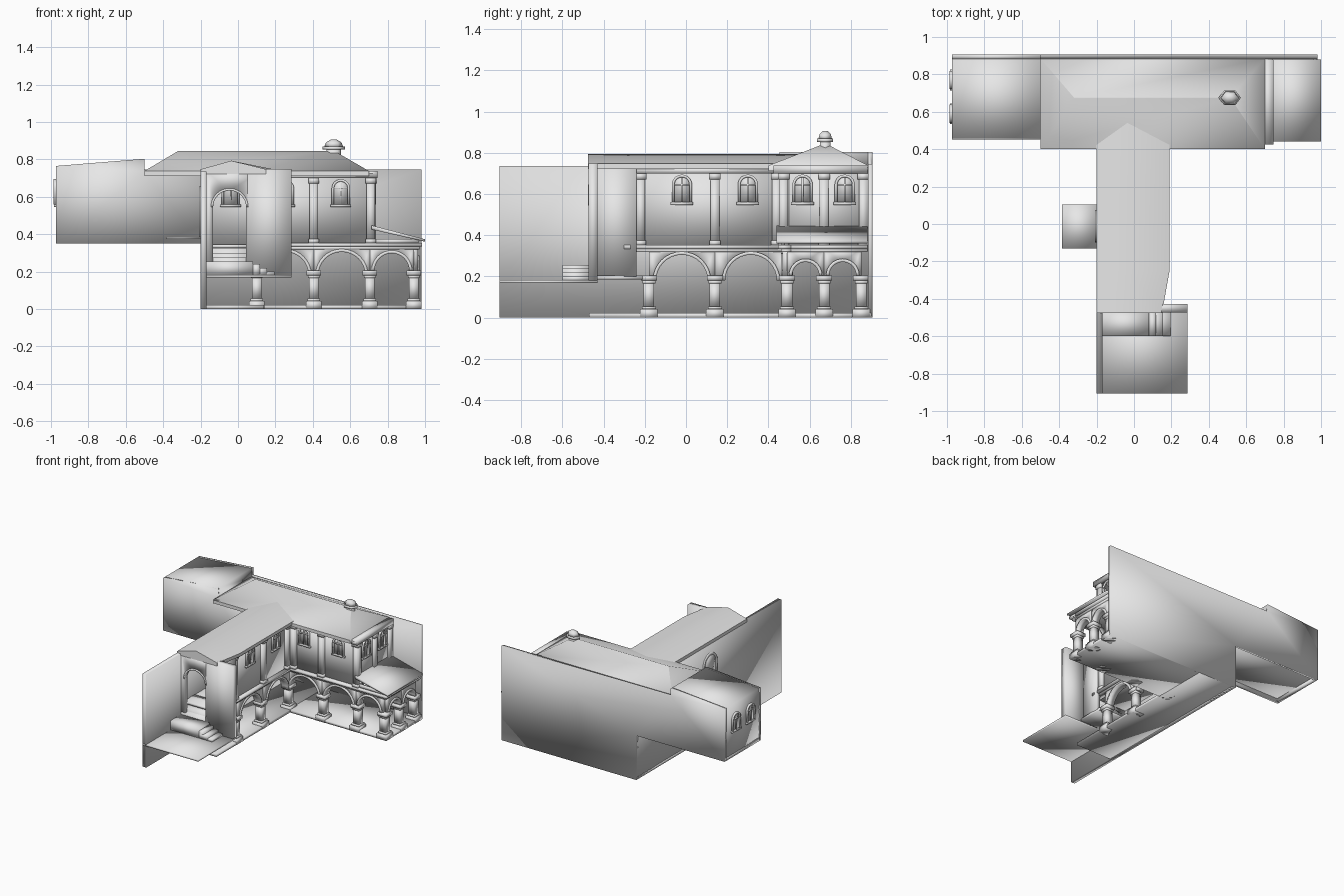
import bpy, bmesh, math

cube = bpy.data.objects.get("Cube")
if cube:
    bpy.data.objects.remove(cube, do_unlink=True)

stone = bpy.data.materials.new("grey_stone")
stone.use_nodes = True
GREY = (0.8, 0.8, 0.8, 1)
stone.diffuse_color = GREY
stone.node_tree.nodes["Principled BSDF"].inputs["Base Color"].default_value = GREY


def loft(name, sections, crease=180):
    """Closed smooth solid through matching rings; edges over the crease angle stay sharp."""
    bm = bmesh.new()
    rings = [[bm.verts.new(p) for p in s] for s in sections]
    n = len(rings[0])
    for a, b in zip(rings, rings[1:]):
        for i in range(n):
            j = (i + 1) % n
            bm.faces.new((a[i], a[j], b[j], b[i]))
    caps = [bm.faces.new(rings[0]), bm.faces.new(rings[-1])]
    bm.normal_update()
    bmesh.ops.triangulate(bm, faces=caps)
    bmesh.ops.recalc_face_normals(bm, faces=bm.faces)
    mesh = bpy.data.meshes.new(name)
    bm.to_mesh(mesh)
    bm.free()
    mesh.shade_smooth()
    if crease < 180:
        mesh.set_sharp_from_angle(angle=math.radians(crease))
    mesh.materials.append(stone)
    ob = bpy.data.objects.new(name, mesh)
    bpy.context.collection.objects.link(ob)


def prism(name, outline, axis, d0, d1):
    """Outline (u, z) with u along the axis, extruded across it from d0 to d1."""
    def place(u, d, z):
        return (u, d, z) if axis == "x" else (d, u, z)
    loft(name, [[place(u, d, z) for u, z in outline] for d in (d0, d1)])


def box(name, x0, x1, y0, y1, z0, z1):
    prism(name, [(x0, z0), (x1, z0), (x1, z1), (x0, z1)], "x", y0, y1)


def arc(c, r, z, steps=16):
    return [(c + r * math.cos(math.pi * i / steps), z + r * math.sin(math.pi * i / steps))
            for i in range(steps + 1)]


def arch_panel(name, axis, u0, u1, c, r, base, spring, top, d0, d1):
    legs = base < spring
    notch = ([(c + r, base)] if legs else []) + arc(c, r, spring) + ([(c - r, base)] if legs else [])
    prism(name, [(u0, base), (u0, top), (u1, top), (u1, base)] + notch, axis, d0, d1)


def arch_ring(name, axis, c, r, w, base, spring, d0, d1):
    outer, inner = arc(c, r + w, spring), arc(c, r, spring)[::-1]
    if base < spring:
        outer = [(c + r + w, base)] + outer + [(c - r - w, base)]
        inner = [(c - r, base)] + inner + [(c + r, base)]
    prism(name, outer + inner, axis, d0, d1)


def arched_pane(name, axis, c, r, base, spring, d0, d1):
    prism(name, [(c - r, base), (c + r, base)] + arc(c, r, spring), axis, d0, d1)


def window(axis, c, wall, out, z=0.56):
    """Arched window on a wall face; out is the outward sign."""
    top = z + 0.085
    arched_pane("window_pane", axis, c, 0.038, z, top, wall - out * 0.005, wall + out * 0.004)
    arch_ring("window_frame", axis, c, 0.036, 0.013, z, top, wall - out * 0.01, wall + out * 0.014)
    for u0, u1, z0, z1 in ((c - 0.004, c + 0.004, z, top + 0.036),
                           (c - 0.036, c + 0.036, top - 0.004, top + 0.004),
                           (c - 0.055, c + 0.055, z - 0.014, z)):
        prism("window_bar", [(u0, z0), (u1, z0), (u1, z1), (u0, z1)], axis,
              wall, wall + out * 0.012)


def block(name, x, y, h, z0, z1):
    box(name, x - h, x + h, y - h, y + h, z0, z1)


def column(x, y):
    block("column_plinth", x, y, 0.042, 0, 0.042)
    block("column_base", x, y, 0.034, 0.042, 0.055)
    block("column_shaft", x, y, 0.026, 0.055, 0.165)
    block("column_neck", x, y, 0.031, 0.165, 0.18)
    block("column_capital", x, y, 0.039, 0.18, 0.205)


def arcade(axis, stops, mid):
    """Arches between neighbouring columns along one line."""
    for a, b in zip(stops, stops[1:]):
        c, r = (a + b) / 2, min((b - a) / 2 - 0.025, 0.125)
        spring = 0.305 - r if r > 0.1 else 0.205
        arch_panel("arcade_arch", axis, a, b, c, r, spring, spring, 0.335, mid - 0.022, mid + 0.022)
        arch_ring("arch_moulding", axis, c, r, 0.016, spring, spring, mid - 0.03, mid + 0.03)


def pilaster(x, y):
    block("pilaster_shaft", x, y, 0.022, 0.35, 0.67)
    block("pilaster_capital", x, y, 0.028, 0.67, 0.7)
    block("pilaster_base", x, y, 0.027, 0.35, 0.375)


# Floors
box("wing_floor", -0.2, 0.14, -0.47, 0.9, 0, 0.022)
box("hall_floor", 0.13, 0.98, 0.45, 0.9, 0, 0.022)
box("wing_upper_floor", -0.19, 0.11, -0.43, 0.5, 0.325, 0.345)
box("hall_upper_floor", -0.19, 0.96, 0.47, 0.89, 0.325, 0.345)

# Back wall in one sheet, stepping up behind the raised side block
prism("back_wall", [(-0.972, 0.35), (-0.972, 0.765), (-0.5, 0.803), (-0.5, 0.745),
                    (0.98, 0.745), (0.98, 0), (-0.2, 0), (-0.2, 0.35)], "x", 0.883, 0.905)
box("wing_outer_wall", -0.2, -0.168, -0.905, 0.9, 0, 0.735)

# Arcades
WING_X, HALL_Y, END_X = 0.1, 0.49, 0.94
wing_stops = [-0.18, 0.14, HALL_Y]
hall_stops = [WING_X, 0.405, 0.705, END_X]
end_stops = [HALL_Y, 0.67, 0.85]
arcade("y", wing_stops, WING_X)
arcade("x", hall_stops, HALL_Y)
arcade("y", end_stops, END_X)
for y in wing_stops:
    column(WING_X, y)
for x in hall_stops[1:]:
    column(x, HALL_Y)
for y in end_stops[1:]:
    column(END_X, y)

# String course above the arcades
for z0, z1, e in ((0.318, 0.333, 0.03), (0.333, 0.352, 0.045)):
    box("wing_string_course", WING_X - 0.02, WING_X + e, -0.3, 0.48, z0, z1)
    box("hall_string_course", WING_X, END_X + e, HALL_Y - e, HALL_Y + 0.02, z0, z1)
    box("end_string_course", END_X - 0.02, END_X + e, HALL_Y, 0.88, z0, z1)

# Upper walls
box("wing_upper_wall", 0.09, 0.115, -0.25, 0.48, 0.345, 0.73)
loft("wing_splayed_wall", [[(0.085, -0.45, z), (0.115, -0.45, z), (0.15, -0.24, z), (0.12, -0.24, z)]
                           for z in (0.2, 0.73)])
box("hall_front_wall", -0.2, 0.72, 0.475, 0.5, 0.345, 0.73)
box("hall_end_wall", 0.695, 0.72, 0.475, 0.89, 0.345, 0.73)
for y in (-0.22, 0.14, 0.44):
    pilaster(0.117, y)
for x in (0.16, 0.405, 0.71):
    pilaster(x, 0.473)
for y in (0.67, 0.86):
    pilaster(0.715, y)
for y in (-0.02, 0.3):
    window("y", y, 0.115, 1)
for x in (-0.04, 0.25, 0.55):
    window("x", x, 0.475, -1)
for y in (0.565, 0.77):
    window("y", y, 0.72, 1)

# Eaves cornices
box("wing_cornice", 0.09, 0.165, -0.24, 0.45, 0.7, 0.725)
box("hall_cornice", 0.1, 0.735, 0.425, 0.5, 0.7, 0.725)
box("end_cornice", 0.69, 0.745, 0.425, 0.88, 0.7, 0.738)

# Hall hip roof: eave ring, upper eave ring, ridge ring
eaves = [(-0.5, 0.4), (0.7, 0.4), (0.7, 0.885), (-0.5, 0.885)]
ridge = [(-0.32, 0.674), (0.515, 0.674), (0.515, 0.676), (-0.32, 0.676)]
loft("hall_roof", [[(x, y, 0.712) for x, y in eaves],
                   [(x, y, 0.738) for x, y in eaves],
                   [(x, y, 0.845) for x, y in ridge]], crease=60)

# Wing gable roof, narrowing at the splayed wall
loft("wing_roof", [[(-0.2, y, 0.722), (r, y, 0.722), (r, y, 0.747), (-0.035, y, 0.793),
                    (-0.2, y, 0.747)] for y, r in ((-0.475, 0.15), (-0.25, 0.19), (0.57, 0.19))],
     crease=60)


# Lantern on the ridge
def hexagon(r, z):
    return [(0.512 + r * math.cos(math.pi * i / 3), 0.675 + 0.75 * r * math.sin(math.pi * i / 3), z)
            for i in range(6)]


loft("lantern_base", [hexagon(0.04, 0.79), hexagon(0.04, 0.852)])
loft("lantern_rim", [hexagon(0.06, 0.852), hexagon(0.06, 0.868)])
loft("lantern_cap", [hexagon(0.05, 0.868), hexagon(0.042, 0.89), hexagon(0.018, 0.905)])

# Porch lean-to roof
prism("porch_roof", [(0.715, 0.425), (1.0, 0.36), (1.0, 0.373), (0.715, 0.447)], "x", 0.44, 0.88)
box("porch_fascia", 0.72, 0.965, 0.462, 0.48, 0.35, 0.375)

# Raised side block, hollow underneath and running behind the wing
def side_outline(base):
    return [(-0.972, base), (-0.972, 0.765), (-0.5, 0.803), (-0.5, 0.735), (-0.19, 0.735),
            (-0.19, base)]


prism("side_block", side_outline(0.375), "x", 0.46, 0.89)
prism("side_block_front", side_outline(0.35), "x", 0.453, 0.475)
box("side_block_end_rim", -0.972, -0.95, 0.46, 0.89, 0.35, 0.38)
for y in (0.59, 0.77):
    window("y", y, -0.972, -1)

# Side door and balcony slab
box("balcony_slab", -0.385, -0.2, -0.13, 0.105, 0.374, 0.386)
arched_pane("side_door", "y", -0.012, 0.07, 0.386, 0.57, -0.204, -0.198)
arch_ring("side_door_frame", "y", -0.012, 0.068, 0.018, 0.386, 0.57, -0.208, -0.19)

# Entrance front
arch_panel("entrance_wall", "x", -0.17, 0.12, -0.045, 0.088, 0.18, 0.545, 0.735, -0.47, -0.44)
arch_ring("entrance_moulding", "x", -0.045, 0.088, 0.012, 0.545, 0.545, -0.475, -0.44)
box("entrance_screen", 0.05, 0.285, -0.472, -0.428, 0.18, 0.748)
box("entrance_platform", -0.2, 0.285, -0.905, -0.428, 0.168, 0.182)
box("inner_platform", -0.18, 0.14, -0.43, -0.21, 0.185, 0.205)
box("landing", -0.168, 0.08, -0.6, -0.47, 0.18, 0.255)
for i in range(3):
    box("landing_step", 0.08, 0.118 + 0.038 * i, -0.6, -0.47, 0.18, 0.24 - 0.02 * i)
for i in range(4):
    y = -0.47 + 0.035 * i
    box("entrance_step", -0.168, 0.09, y, -0.3, 0.2, 0.275 + 0.024 * i)
